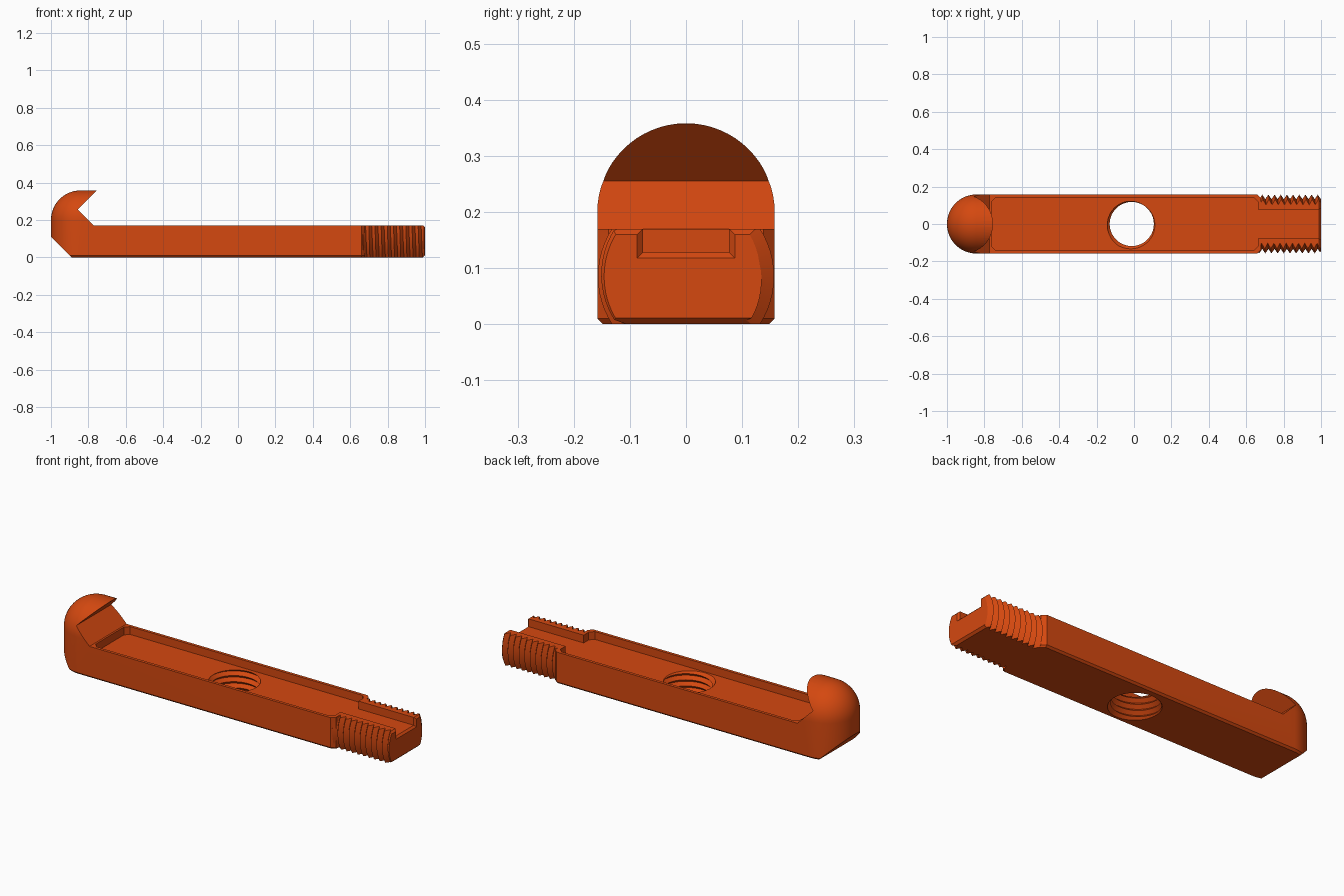
import bpy, bmesh
from math import sin, cos, pi, tau
from mathutils import Matrix, Vector

cube = bpy.data.objects.get("Cube")
if cube:
    bpy.data.objects.remove(cube, do_unlink=True)

HALF = 0.158      # half width of the bar
TOP = 0.17        # top of the bar
FLOOR = 0.128     # floor of the pocket
HOOK_X = -0.842   # centre of the rounded hook end
DOME_Z = 0.2
PITCH = 0.033

orange = bpy.data.materials.new("burnt_orange")
orange.use_nodes = True
color = (0.66, 0.065, 0.005, 1)
orange.diffuse_color = color
orange.node_tree.nodes["Principled BSDF"].inputs["Base Color"].default_value = color


def make(name, bm):
    bmesh.ops.recalc_face_normals(bm, faces=bm.faces)
    mesh = bpy.data.meshes.new(name)
    bm.to_mesh(mesh)
    bm.free()
    mesh.materials.append(orange)
    obj = bpy.data.objects.new(name, mesh)
    bpy.context.collection.objects.link(obj)
    return obj


def prism(name, points, low, high, axis):
    """Extrude an outline along y (points are x, z) or z (points are x, y)."""
    bm = bmesh.new()
    place = (lambda u, v, w: (u, w, v)) if axis == "y" else (lambda u, v, w: (u, v, w))
    face = bm.faces.new([bm.verts.new(place(u, v, low)) for u, v in points])
    grown = bmesh.ops.extrude_face_region(bm, geom=[face])["geom"]
    bmesh.ops.translate(bm, vec=place(0, 0, high - low),
                        verts=[g for g in grown if isinstance(g, bmesh.types.BMVert)])
    return make(name, bm)


def hull(name, points):
    bm = bmesh.new()
    verts = [bm.verts.new(p) for p in points]
    result = bmesh.ops.convex_hull(bm, input=verts)
    spare = {g for g in result["geom_interior"] + result["geom_unused"]
             if isinstance(g, bmesh.types.BMVert)}
    bmesh.ops.delete(bm, geom=list(spare), context="VERTS")
    return make(name, bm)


def screw(name, minor, major, length, matrix, steps=64):
    """Closed right-handed thread along local z, trimmed flat at both ends."""
    bm = bmesh.new()
    rows = 2 * int(length / PITCH + 6)
    grid = []
    for k in range(rows):
        radius = major if k % 2 else minor
        grid.append([bm.verts.new((radius * cos(tau * j / steps), radius * sin(tau * j / steps),
                                   (k / 2 + j / steps - 2.37) * PITCH)) for j in range(steps)])
    for k in range(rows - 1):
        for j in range(steps):
            if j < steps - 1:
                bm.faces.new((grid[k][j], grid[k][j + 1], grid[k + 1][j + 1], grid[k + 1][j]))
            elif k + 3 < rows:
                bm.faces.new((grid[k][j], grid[k + 2][0], grid[k + 3][0], grid[k + 1][j]))
    for z, normal in ((0, (0, 0, -1)), (length, (0, 0, 1))):
        cut = bmesh.ops.bisect_plane(bm, geom=bm.verts[:] + bm.edges[:] + bm.faces[:],
                                     plane_co=(0, 0, z), plane_no=normal, clear_outer=True)
        rim = [g for g in cut["geom_cut"] if isinstance(g, bmesh.types.BMEdge)]
        bmesh.ops.edgeloop_fill(bm, edges=rim)
    bm.transform(matrix)
    return make(name, bm)


def combine(target, other, operation):
    mod = target.modifiers.new("shape", "BOOLEAN")
    mod.operation = operation
    mod.solver = "EXACT"
    mod.object = other
    bpy.context.view_layer.objects.active = target
    bpy.ops.object.modifier_apply(modifier=mod.name)
    bpy.data.objects.remove(other, do_unlink=True)


def ring(x, radius, z, count=64):
    return [(x, radius * cos(tau * i / count), z + radius * sin(tau * i / count))
            for i in range(count)]


# Bar and hook: side outline trimmed to a rounded envelope
clamp = prism("threaded_clamp_bar", [
    (-1, 0.11), (-0.89, 0), (0.68, 0), (0.68, TOP), (-0.772, TOP),
    (-0.857, 0.255), (-0.755, 0.357), (-0.755, 0.4), (-1, 0.4)], -0.2, 0.2, "y")
envelope = []
for i in range(17):                                   # domed end
    lift = pi / 2 * i / 16
    for j in range(64):
        a = tau * j / 64
        envelope.append((HOOK_X + HALF * cos(lift) * cos(a), HALF * cos(lift) * sin(a),
                         DOME_Z + HALF * sin(lift)))
for radius, z in ((HALF - 0.01, 0), (HALF, 0.01)):    # chamfered foot of the end
    envelope += [(HOOK_X + radius * cos(tau * j / 64), radius * sin(tau * j / 64), z)
                 for j in range(64)]
for x, inset in ((0.66, 0), (0.69, 0.03)):            # arched section, tapering to the neck
    side = HALF - inset
    envelope += [(x, side * cos(pi * i / 32), DOME_Z + HALF * sin(pi * i / 32)) for i in range(33)]
    envelope += [(x, s * y, z) for s in (-1, 1) for y, z in ((side, 0.01), (side - 0.01, 0))]
combine(clamp, hull("envelope", envelope), "INTERSECT")

# Threaded neck with flats above and below and a chamfered tip
neck = screw("neck", 0.133, 0.157, 0.36,
             Matrix.Translation((0.64, 0, TOP / 2)) @ Matrix.Rotation(pi / 2, 4, "Y"))
combine(neck, prism("flats", [(0.6, 0), (0.988, 0), (1, 0.011), (1, 0.16), (0.99, TOP), (0.6, TOP)],
                    -0.2, 0.2, "y"), "INTERSECT")
combine(neck, hull("tip_cone", ring(0.6, 0.17, TOP / 2) + ring(0.976, 0.17, TOP / 2)
                   + ring(1.001, 0.145, TOP / 2)), "INTERSECT")
combine(clamp, neck, "UNION")

# Long pocket with clipped corners
left, right, side, clip = -0.762, 0.662, 0.142, 0.022
outline = [(left, side - clip), (left, clip - side), (left + clip, -side), (right - clip, -side),
           (right, clip - side), (right, side - clip), (right - clip, side), (left + clip, side)]
combine(clamp, prism("pocket", outline, FLOOR, 0.25, "z"), "DIFFERENCE")

# Slot through the neck, flared at the tip
slot = 0.077
combine(clamp, prism("slot", [(0.6, -slot), (1.1, -slot), (1.1, slot), (0.6, slot)],
                     FLOOR, 0.25, "z"), "DIFFERENCE")
combine(clamp, hull("slot_flare", [(x, s * (slot + grow), z) for s in (-1, 1)
                                   for x, grow in ((0.99, 0), (1.01, 0.02))
                                   for z in (FLOOR - grow, 0.25)]), "DIFFERENCE")

# Threaded hole through the floor
hole = screw("hole", 0.118, 0.136, 0.2, Matrix.Translation(Vector((-0.012, 0, -0.03))))
combine(clamp, hole, "DIFFERENCE")

# Smooth curved areas, keep edges crisp
bpy.ops.object.select_all(action="DESELECT")
clamp.select_set(True)
bpy.context.view_layer.objects.active = clamp
bpy.ops.object.shade_smooth_by_angle(angle=pi / 9)
